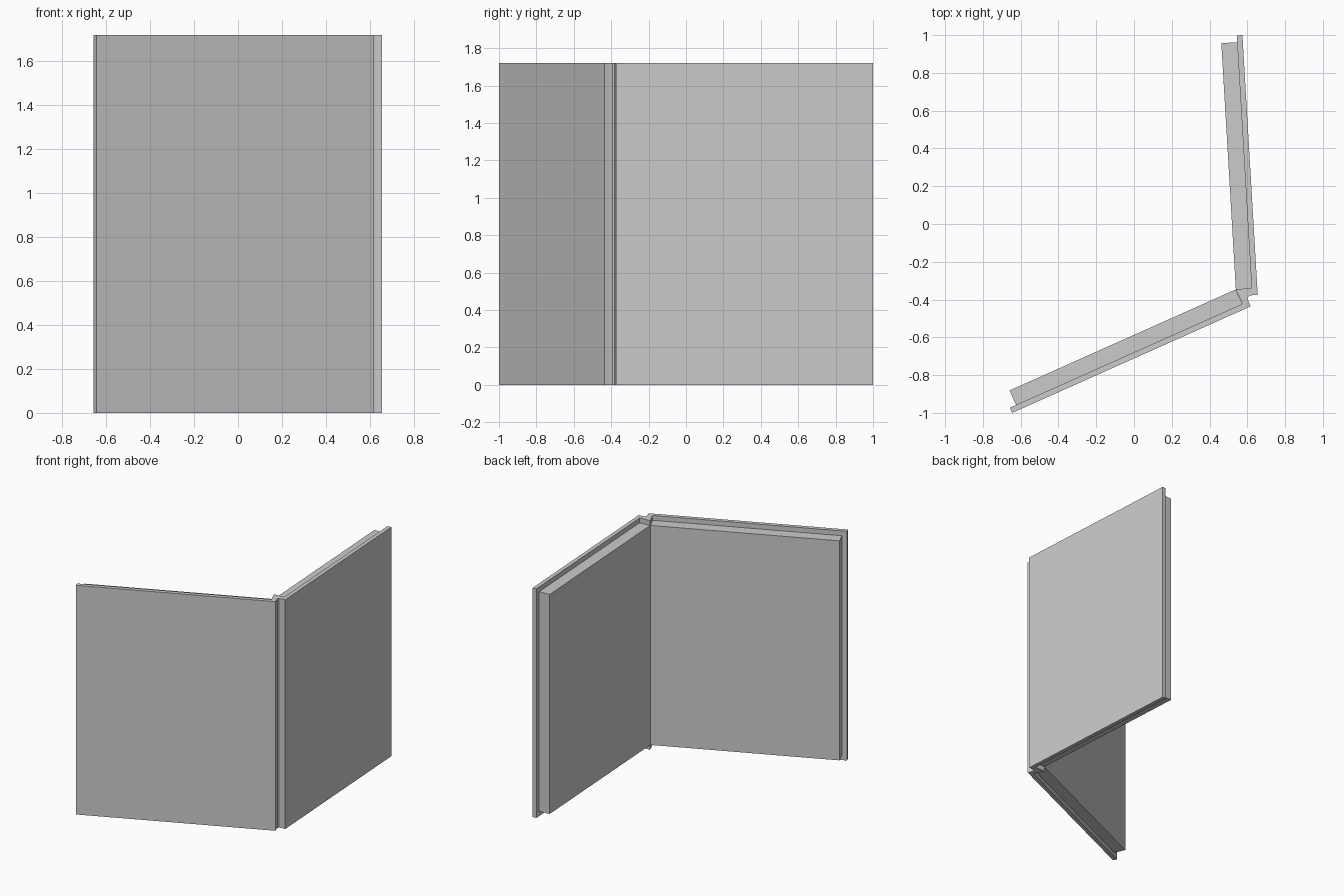
import bpy, bmesh
from mathutils import Vector

if "Cube" in bpy.data.objects:
    bpy.data.objects.remove(bpy.data.objects["Cube"])

H = 1.72          # full height
LIP = 0.036       # rebate around each inner slab
SKIN = 0.03       # outer sheet thickness
DEPTH = 0.114     # total panel thickness


def prism(name, pts, z0, z1):
    """Extrude a plan outline from z0 to z1."""
    bm = bmesh.new()
    face = bm.faces.new([bm.verts.new((p[0], p[1], z0)) for p in pts])
    res = bmesh.ops.extrude_face_region(bm, geom=[face])
    verts = [g for g in res["geom"] if isinstance(g, bmesh.types.BMVert)]
    bmesh.ops.translate(bm, verts=verts, vec=(0, 0, z1 - z0))
    bmesh.ops.recalc_face_normals(bm, faces=bm.faces)
    mesh = bpy.data.meshes.new(name)
    bm.to_mesh(mesh)
    bm.free()
    obj = bpy.data.objects.new(name, mesh)
    bpy.context.collection.objects.link(obj)
    return obj


def panel(name, free_end, corner_end, side):
    """Outer sheet plus a smaller inner slab; side picks the inward normal."""
    a, b = Vector(free_end), Vector(corner_end)
    length = (b - a).length
    d = (b - a).normalized()
    n = Vector((-d.y, d.x)) * side

    def rect(t0, t1, o0, o1):
        return [a + d * t + n * o
                for t, o in ((t0, o0), (t1, o0), (t1, o1), (t0, o1))]

    prism(name + "_outer_sheet", rect(0, length, 0, SKIN), 0, H)
    prism(name + "_inner_slab", rect(LIP, length - LIP, SKIN, DEPTH),
          LIP, H - LIP)


# two wall panels meeting at an obtuse corner
panel("front_panel", (-0.645, -1.0), (0.618, -0.436), 1)
panel("side_panel", (0.574, 1.0), (0.655, -0.375), -1)

# full-height corner post filling the gap between the panels
prism("corner_post", [(0.54, -0.345), (0.623, -0.34), (0.625, -0.377),
                      (0.609, -0.381), (0.601, -0.392), (0.606, -0.409),
                      (0.573, -0.424)], 0, H)
